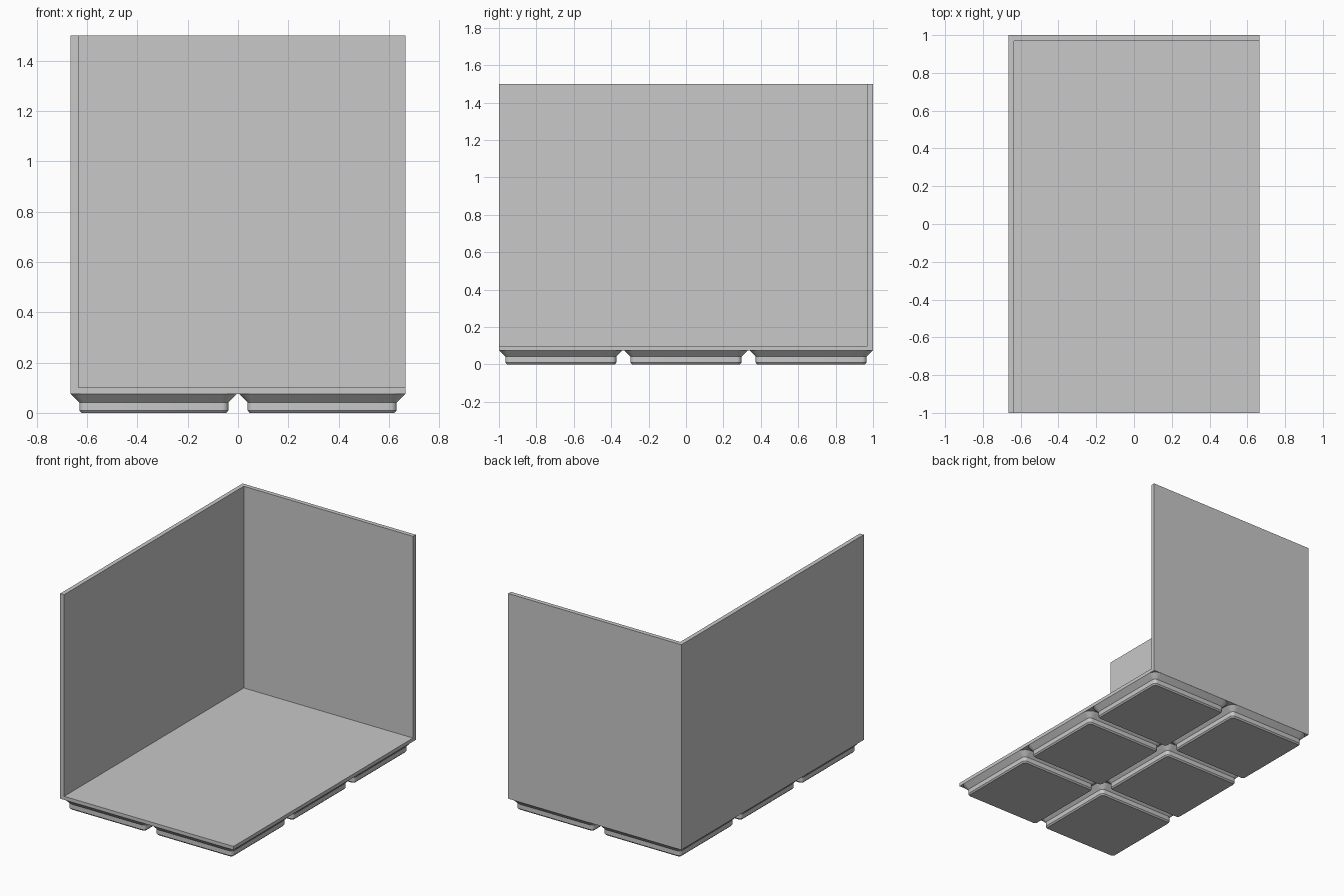
import bpy, bmesh, math
from mathutils import Matrix, Vector

default = bpy.data.objects.get("Cube")
if default:
    bpy.data.objects.remove(default, do_unlink=True)

HX, HY, TOP = 0.665, 1.0, 1.5      # outer half sizes and height
BASE, FLOOR, WALL = 0.0757, 0.1, 0.03
PITCH = 0.6693                     # spacing of the feet

grey = bpy.data.materials.new("light_grey")
grey.use_nodes = True
grey.diffuse_color = (0.58, 0.58, 0.58, 1)
grey.node_tree.nodes["Principled BSDF"].inputs["Base Color"].default_value = grey.diffuse_color


def add_object(name, bm):
    bmesh.ops.recalc_face_normals(bm, faces=bm.faces)
    mesh = bpy.data.meshes.new(name)
    bm.to_mesh(mesh)
    bm.free()
    mesh.materials.append(grey)
    obj = bpy.data.objects.new(name, mesh)
    bpy.context.collection.objects.link(obj)
    return obj


def box(name, low, high):
    low, high = Vector(low), Vector(high)
    bm = bmesh.new()
    bmesh.ops.create_cube(bm, size=1, matrix=Matrix.Translation((low + high) / 2)
                          @ Matrix.Diagonal((*(high - low), 1)))
    return add_object(name, bm)


def rounded_square(bm, half, radius, z, steps=6):
    """Ring of vertices around a square with rounded corners."""
    ring = []
    for corner in range(4):
        mid = math.radians(45 + 90 * corner)
        cx = math.copysign(half - radius, math.cos(mid))
        cy = math.copysign(half - radius, math.sin(mid))
        for i in range(steps + 1):
            a = math.radians(90 * (corner + i / steps))
            ring.append(bm.verts.new((cx + radius * math.cos(a), cy + radius * math.sin(a), z)))
    return ring


# Floor and two walls: a solid block with the open corner cut away
body = box("floor_and_walls", (-HX, -HY, BASE), (HX, HY, TOP))
cutter = box("open_corner_cutter", (-HX + WALL, -HY - 1, FLOOR), (HX + 1, HY - WALL, TOP + 1))
cutter.hide_render = True
cut = body.modifiers.new("open_corner", "BOOLEAN")
cut.operation, cut.solver, cut.object = "DIFFERENCE", "EXACT", cutter
bpy.context.view_layer.update()
graph = bpy.context.evaluated_depsgraph_get()
solid = bpy.data.meshes.new_from_object(body.evaluated_get(graph))
body.modifiers.clear()
body.data = solid
bpy.data.objects.remove(cutter, do_unlink=True)

# One stepped foot: half width, corner radius, height for each ring
FOOT = [(0.288, 0.018, 0), (0.2964, 0.0255, 0.0095), (0.2964, 0.0255, 0.0414), (0.3306, 0.06, BASE)]
bm = bmesh.new()
rings = [rounded_square(bm, *level) for level in FOOT]
bm.faces.new(rings[0])
bm.faces.new(rings[-1])
for lower, upper in zip(rings, rings[1:]):
    for i in range(len(lower)):
        j = (i + 1) % len(lower)
        bm.faces.new((lower[i], lower[j], upper[j], upper[i]))
foot = add_object("foot", bm)
bpy.ops.object.select_all(action="DESELECT")
foot.select_set(True)
bpy.context.view_layer.objects.active = foot
bpy.ops.object.shade_smooth_by_angle(angle=math.radians(30))

# Two by three grid of feet
spots = [(x, y) for y in (-PITCH, 0, PITCH) for x in (-PITCH / 2, PITCH / 2)]
for n, (x, y) in enumerate(spots):
    part = foot if n == 0 else foot.copy()
    if n:
        bpy.context.collection.objects.link(part)
    part.name = f"foot_{n + 1}"
    part.location = (x, y, 0)
